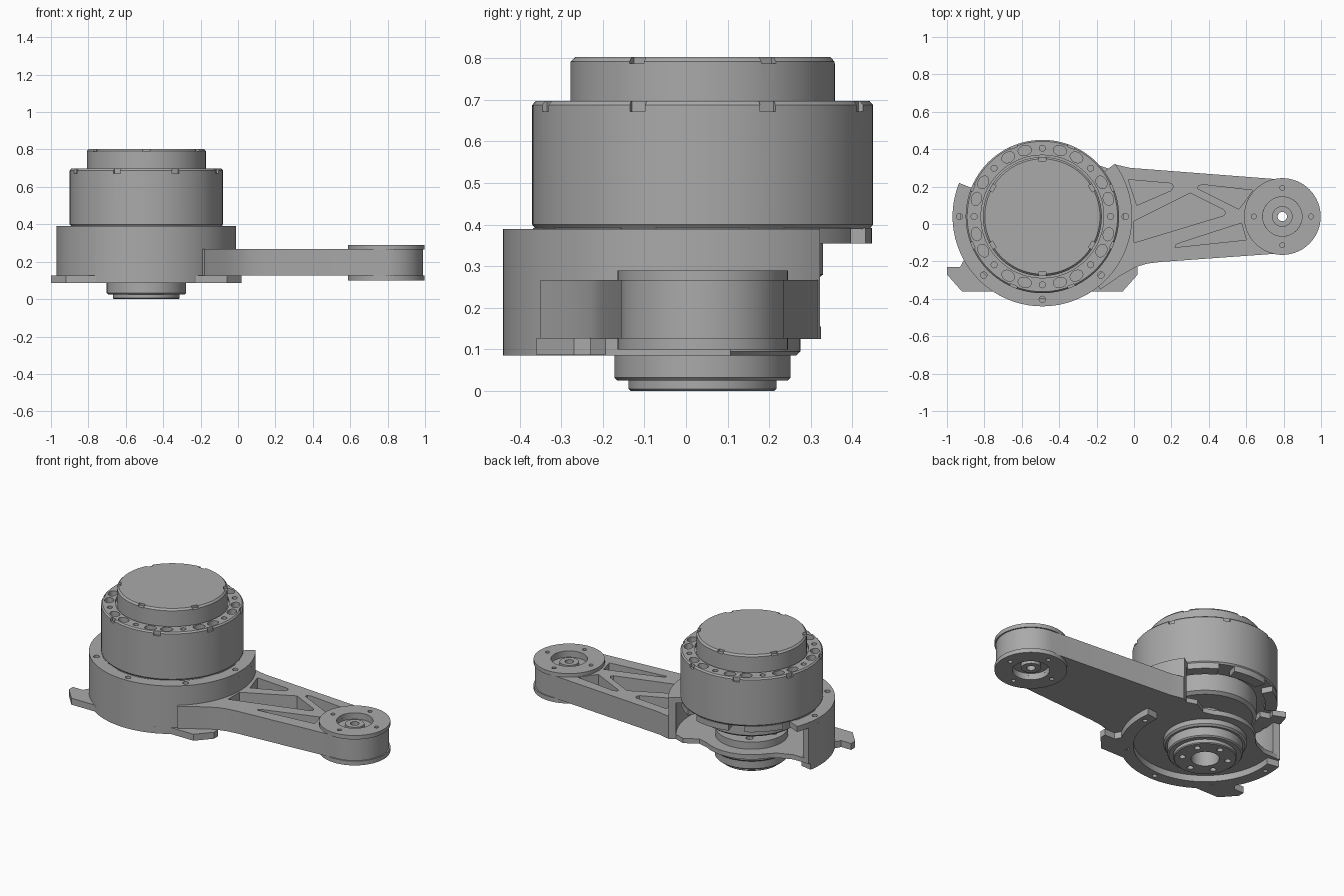
import bpy, bmesh
from math import cos, sin, radians, pi
from mathutils import Matrix, Vector

if "Cube" in bpy.data.objects:
    bpy.data.objects.remove(bpy.data.objects["Cube"], do_unlink=True)

grey = bpy.data.materials.new("machined_grey")
grey.use_nodes = True
colour = (0.4, 0.4, 0.4, 1)
grey.diffuse_color = colour
grey.node_tree.nodes["Principled BSDF"].inputs["Base Color"].default_value = colour

MOTOR = Vector((-0.49, 0.04, 0))
TIP = Vector((0.793, 0.04, 0))


def finish(name, bm):
    bmesh.ops.recalc_face_normals(bm, faces=bm.faces)
    mesh = bpy.data.meshes.new(name)
    bm.to_mesh(mesh)
    bm.free()
    mesh.materials.append(grey)
    ob = bpy.data.objects.new(name, mesh)
    bpy.context.collection.objects.link(ob)
    return ob


def polar(r, deg, centre=MOTOR):
    a = radians(deg)
    return (centre.x + r * cos(a), centre.y + r * sin(a))


def arc(r, start, end, centre=MOTOR, n=48):
    return [polar(r, start + (end - start) * i / n, centre) for i in range(n + 1)]


def add_prism(bm, pts, z0, z1):
    base = bm.faces.new([bm.verts.new((x, y, z0)) for x, y in pts])
    top = bmesh.ops.extrude_face_region(bm, geom=[base])["geom"]
    for v in top:
        if isinstance(v, bmesh.types.BMVert):
            v.co.z = z1


def prisms(name, outlines, z0, z1):
    bm = bmesh.new()
    for pts in outlines:
        add_prism(bm, pts, z0, z1)
    return finish(name, bm)


def sector(r0, r1, start, end, n=48):
    return arc(r1, start, end, n=n) + arc(r0, end, start, n=n)


def circle(centre, r, n=20):
    return arc(r, 0, 360 - 360 / n, centre, n - 1)


def oval(r, deg, half_long, half_wide):
    c = Vector(polar(r, deg))
    turn = Matrix.Rotation(radians(deg), 2)
    steps = [2 * pi * i / 18 for i in range(18)]
    return [tuple(c + turn @ Vector((half_wide * cos(t), half_long * sin(t)))) for t in steps]


def box_at(r, deg, depth, width):
    c = Vector(polar(r, deg))
    turn = Matrix.Rotation(radians(deg), 2)
    corners = [(-1, -1), (1, -1), (1, 1), (-1, 1)]
    return [tuple(c + turn @ Vector((a * depth, b * width))) for a, b in corners]


def lathe(name, profile, centre, closed=False):
    bm = bmesh.new()
    vs = [bm.verts.new((centre.x + r, centre.y, z)) for r, z in profile]
    pairs = list(zip(vs, vs[1:])) + ([(vs[-1], vs[0])] if closed else [])
    edges = [bm.edges.new(p) for p in pairs]
    bmesh.ops.spin(bm, geom=vs + edges, cent=centre, axis=(0, 0, 1),
                   angle=2 * pi, steps=96, use_merge=False)
    bmesh.ops.remove_doubles(bm, verts=bm.verts, dist=0.0001)
    return finish(name, bm)


def tube(name, r0, r1, z0, z1, centre):
    return lathe(name, [(r0, z0), (r1, z0), (r1, z1), (r0, z1)], centre, True)


def cut(ob, outlines, z0, z1):
    cutter = prisms("cutter", outlines, z0, z1)
    cutter.hide_render = True
    mod = ob.modifiers.new("cut", 'BOOLEAN')
    mod.operation, mod.solver, mod.object = 'DIFFERENCE', 'EXACT', cutter
    bpy.context.view_layer.objects.active = ob
    bpy.ops.object.modifier_apply(modifier=mod.name)
    bpy.data.objects.remove(cutter, do_unlink=True)


# Motor drum with its stepped cap
motor = lathe("motor_drum", [
    (0, 0.39), (0.402, 0.39), (0.41, 0.40), (0.41, 0.688), (0.402, 0.697),
    (0.328, 0.697), (0.328, 0.68), (0.318, 0.68), (0.318, 0.792),
    (0.308, 0.803), (0, 0.803)], MOTOR)
vents = [oval(0.365, k * 15, 0.016, 0.016) if k % 3 == 0
         else oval(0.365, k * 15, 0.036, 0.027) for k in range(24)]
cut(motor, vents, 0.64, 0.75)
cut(motor, [box_at(0.415, 22.5 + 45 * k, 0.018, 0.02) for k in range(8)], 0.672, 0.75)
cut(motor, [box_at(0.318, 30 + 60 * k, 0.022, 0.02) for k in range(6)], 0.788, 0.85)

# Motor underside: stator, tabs and output flange
lathe("motor_stator", [(0, 0.395), (0.29, 0.395), (0.29, 0.28), (0.27, 0.265), (0, 0.265)], MOTOR)
prisms("motor_tabs", [sector(0.34, 0.408, 45 * k - 16, 45 * k + 16, 12) for k in range(8)],
       0.355, 0.392)
flange = tube("output_flange", 0.08, 0.21, 0.14, 0.20, MOTOR)
cut(flange, [circle(Vector(polar(0.15, 60 * k)), 0.022) for k in range(6)], 0.18, 0.25)
tube("output_shaft", 0.08, 0.12, 0.19, 0.27, MOTOR)

# Housing: open-backed wall, top flange and floor
prisms("housing_wall", [sector(0.435, 0.48, 168, 396, 90)], 0.125, 0.36)
top_flange = prisms("housing_flange", [sector(0.40, 0.48, 158, 396, 90)], 0.355, 0.39)
cut(top_flange, [circle(Vector(polar(0.443, 180 + 45 * k)), 0.017) for k in range(5)], 0.34, 0.45)
floor_edge = arc(0.46, 168, 392, n=80) + [polar(0.40, 44), polar(0.31, 48)]
floor_edge += arc(0.285, 60, 145, n=24) + [polar(0.30, 154), polar(0.37, 165)]
floor = prisms("housing_floor", [floor_edge], 0.125, 0.155)
cut(floor, [circle(MOTOR, 0.08, 48)], 0.1, 0.2)

# Bottom rim with two mirrored foot lugs
rim = prisms("bottom_rim", [sector(0.405, 0.48, 170, 368, 90)], 0.085, 0.126)
cut(rim, [circle(Vector(polar(0.443, 180 + 45 * k)), 0.014) for k in range(5)], 0.07, 0.11)
lug = [(0.395, -0.19), (0.44, -0.27), (0.51, -0.27), (0.51, -0.31),
       (0.43, -0.40), (0.17, -0.40), (0.30, -0.32)]
prisms("foot_lugs", [[(MOTOR.x + s * x, MOTOR.y + y) for x, y in lug] for s in (1, -1)],
       0.086, 0.127)

# Output bearing below the floor
bearing = lathe("output_bearing", [
    (0.08, 0.13), (0.235, 0.13), (0.235, 0.095), (0.225, 0.085), (0.212, 0.085),
    (0.212, 0.032), (0.205, 0.025), (0.178, 0.025), (0.178, 0.005),
    (0.173, 0), (0.08, 0)], MOTOR, True)
cut(bearing, [circle(Vector(polar(0.13, 60 * k + 30)), 0.018) for k in range(6)], -0.05, 0.05)

# Arm with truss pockets and rounded tip
outline = [(-0.10, 0.318), (-0.02, 0.30)] + arc(0.197, 86, -92, TIP)
outline += [(0.14, -0.203), (0.07, -0.212), (0.01, -0.23), (-0.07, -0.275), (-0.18, -0.35)]
outline += arc(0.46, -51, 35)
arm = prisms("arm", [outline], 0.125, 0.267)
pockets = [
    [(-0.03, 0.237), (0.20, 0.217), (0.21, 0.20), (0.20, 0.18), (0.015, 0.10)],
    [(0.0, -0.10), (0.48, 0.045), (0.49, 0.06), (0.48, 0.075), (0.30, 0.165), (0.0, 0.015)],
    [(0.22, -0.125), (0.225, -0.11), (0.25, -0.10), (0.575, 0.005), (0.60, -0.085)],
    [(0.34, 0.19), (0.345, 0.205), (0.37, 0.21), (0.635, 0.18), (0.585, 0.11), (0.56, 0.08)],
]
cut(arm, pockets, 0.155, 0.4)
cut(arm, [circle(TIP, 0.105, 48)], 0.25, 0.4)
cut(arm, [circle(TIP, 0.105, 48)], 0.0, 0.14)
cut(arm, [circle(TIP, 0.025, 32)], 0.0, 0.4)

# Tip end plates with bolt holes, and the centre boss
for name, z0, z1 in (("tip_plate_top", 0.265, 0.29), ("tip_plate_bottom", 0.10, 0.127)):
    plate = tube(name, 0.105, 0.205, z0, z1, TIP)
    cut(plate, [circle(Vector(polar(0.153, 90 * k, TIP)), 0.013) for k in range(4)], 0.0, 0.5)
tube("tip_boss", 0.025, 0.055, 0.115, 0.272, TIP)

# Smooth round sides, keep edges crisp
bpy.ops.object.select_all(action='DESELECT')
for ob in bpy.context.collection.objects:
    if ob.type == 'MESH' and grey.name in ob.data.materials:
        ob.select_set(True)
        bpy.context.view_layer.objects.active = ob
bpy.ops.object.shade_smooth_by_angle(angle=radians(30))
